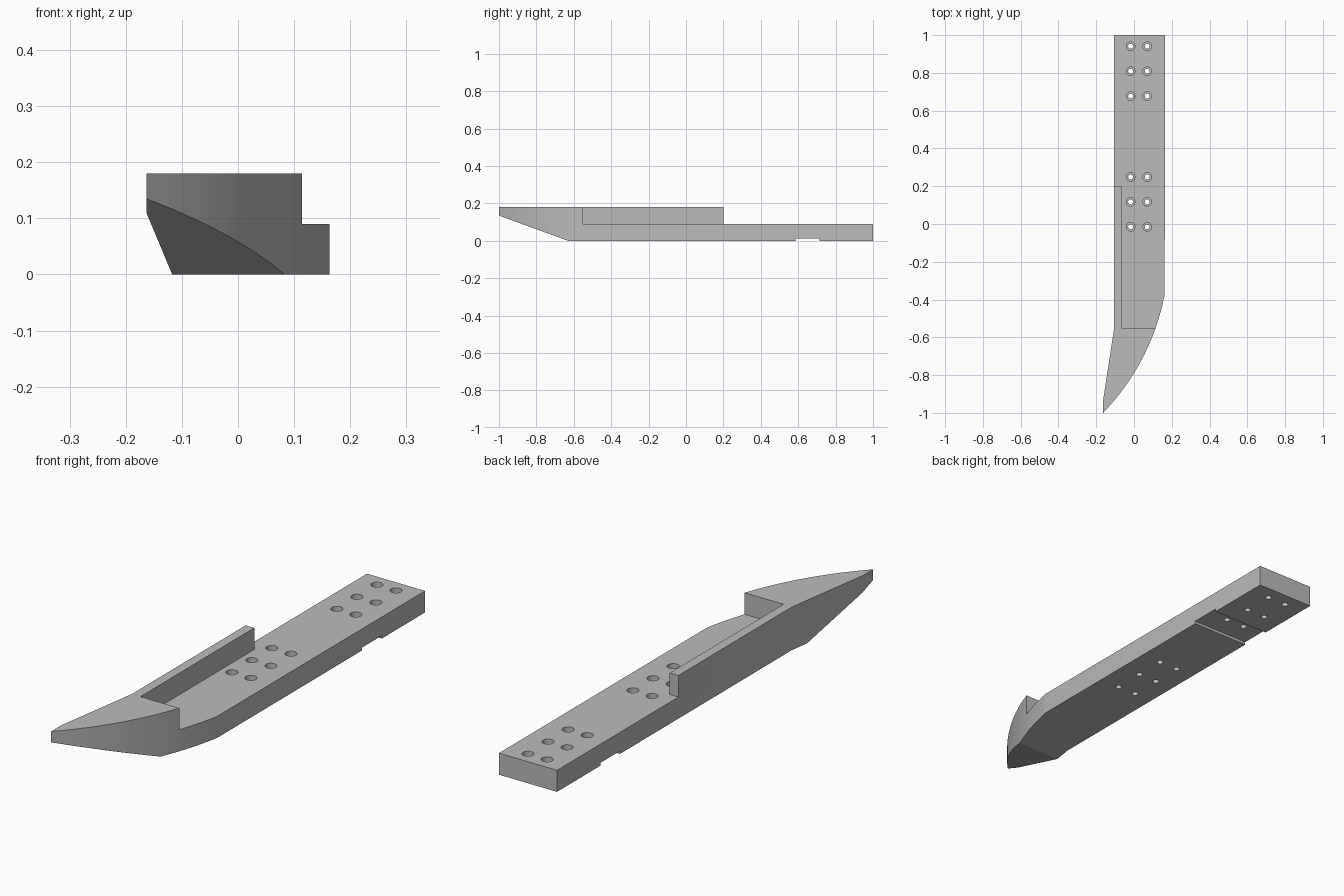
import bpy, bmesh
from math import cos, sin, pi, radians
from mathutils import Vector

cube = bpy.data.objects.get("Cube")
if cube:
    bpy.data.objects.remove(cube, do_unlink=True)

grey = bpy.data.materials.new("plain grey")
grey.use_nodes = True
grey.diffuse_color = (0.5, 0.5, 0.5, 1)
grey.node_tree.nodes["Principled BSDF"].inputs["Base Color"].default_value = (0.5, 0.5, 0.5, 1)


def add_prism(bm, points, offset):
    """Extrude a closed outline along the offset."""
    face = bm.faces.new([bm.verts.new(p) for p in points])
    new = bmesh.ops.extrude_face_region(bm, geom=[face])["geom"]
    verts = [g for g in new if isinstance(g, bmesh.types.BMVert)]
    bmesh.ops.translate(bm, verts=verts, vec=Vector(offset))


def make_object(name, bm):
    bmesh.ops.recalc_face_normals(bm, faces=bm.faces)
    mesh = bpy.data.meshes.new(name)
    bm.to_mesh(mesh)
    bm.free()
    mesh.materials.append(grey)
    obj = bpy.data.objects.new(name, mesh)
    bpy.context.collection.objects.link(obj)
    return obj


def prism(name, points, offset):
    bm = bmesh.new()
    add_prism(bm, points, offset)
    return make_object(name, bm)


def plugs(name, centres, radius, z0, z1):
    """A group of upright cylinders."""
    bm = bmesh.new()
    for x, y in centres:
        ring = [(x + radius * cos(2 * pi * i / 32), y + radius * sin(2 * pi * i / 32), z0)
                for i in range(32)]
        add_prism(bm, ring, (0, 0, z1 - z0))
    return make_object(name, bm)


# Plan outline: straight bar whose front sweeps in an arc to a point
HEIGHT = 0.18
outline = [(0.163, 1, 0), (-0.105, 1, 0), (-0.105, -0.55, 0), (-0.163, -0.93, 0), (-0.163, -1, 0)]
steps = 32
for i in range(1, steps + 1):
    a = radians(-44.1 + (44.1 - 10.66) * i / steps)
    outline.append((-1.048 + 1.232 * cos(a), -0.142 + 1.232 * sin(a), 0))
bar = prism("bar", outline, (0, 0, HEIGHT))

# Lowered deck, leaving a thin side wall and the raised nose
deck = [(-0.065, -0.55), (0.5, -0.55), (0.5, 1.1), (-0.5, 1.1), (-0.5, 0.2), (-0.065, 0.2)]
cutters = [prism("deck_cutter", [(x, y, 0.09) for x, y in deck], (0, 0, 0.3))]

# Sloping underside of the nose and the shallow cross groove
ramp = [(-0.575, -0.02), (-1.1, 0.1715), (-1.1, -0.02)]
groove = [(0.585, -0.1), (0.715, -0.1), (0.715, 0.012), (0.585, 0.012)]
for name, section in (("ramp_cutter", ramp), ("groove_cutter", groove)):
    cutters.append(prism(name, [(-0.5, y, z) for y, z in section], (1, 0, 0)))

# Two groups of counterbored bolt holes
centres = [(x, y0 + 0.132 * k) for x in (-0.018, 0.07) for y0 in (-0.015, 0.677) for k in range(3)]
cutters.append(plugs("bore_cutter", centres, 0.023, 0.045, 0.3))
cutters.append(plugs("hole_cutter", centres, 0.013, -0.1, 0.3))

bpy.ops.object.select_all(action="DESELECT")
bpy.context.view_layer.objects.active = bar
bar.select_set(True)
for cutter in cutters:
    cutter.hide_render = True
    mod = bar.modifiers.new(cutter.name, "BOOLEAN")
    mod.operation = "DIFFERENCE"
    mod.solver = "EXACT"
    mod.object = cutter
    bpy.ops.object.modifier_apply(modifier=mod.name)
    bpy.data.objects.remove(cutter, do_unlink=True)

bpy.ops.object.shade_smooth_by_angle(angle=radians(15))
